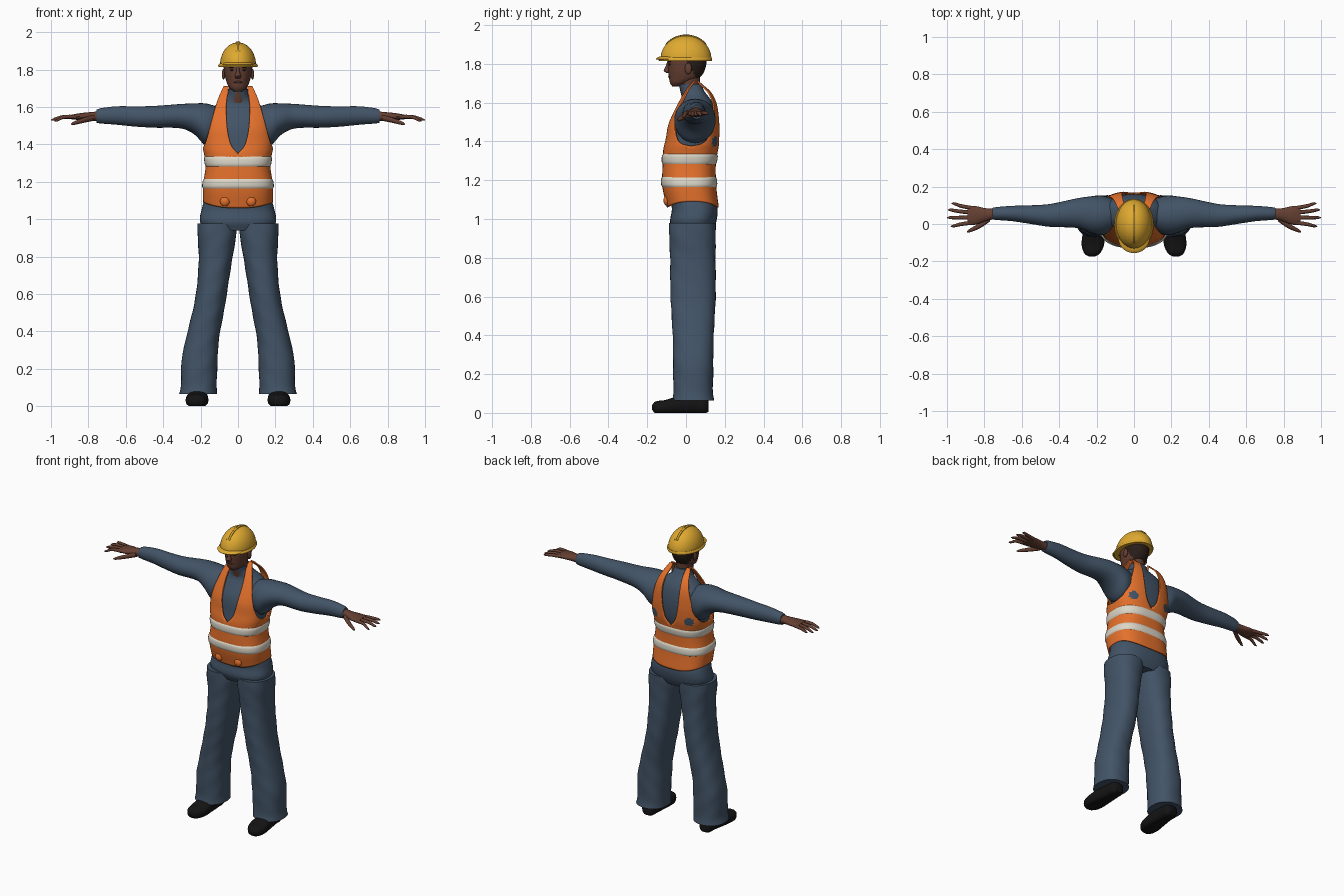
import bpy, bmesh
from math import sin, cos, pi, asin, sqrt, radians, copysign
from mathutils import Matrix

if "Cube" in bpy.data.objects:
    bpy.data.objects.remove(bpy.data.objects["Cube"])


def material(name, r, g, b):
    m = bpy.data.materials.new(name)
    m.use_nodes = True
    m.diffuse_color = (r, g, b, 1)
    bsdf = m.node_tree.nodes["Principled BSDF"]
    bsdf.inputs["Base Color"].default_value = (r, g, b, 1)
    bsdf.inputs["Roughness"].default_value = 0.8
    return m


BLUE = material("work_blue", .055, .088, .135)
ORANGE = material("safety_orange", .78, .165, .025)
WHITE = material("reflective_white", .72, .68, .58)
YELLOW = material("helmet_yellow", .74, .40, .03)
GROOVE = material("groove_brown", .13, .075, .01)
SKIN = material("skin_brown", .13, .05, .032)
LIP = material("lip_brown", .085, .03, .025)
HAIR = material("hair_dark", .022, .013, .010)
BLACK = material("shoe_black", .007, .007, .007)


def smooth_keys(keys, t):
    """Cubic interpolation of key tuples by their first value."""
    n = len(keys)
    i = max(0, min(n - 2, sum(k[0] <= t for k in keys) - 1))
    a, b = keys[i], keys[i + 1]
    p, q = keys[max(i - 1, 0)], keys[min(i + 2, n - 1)]
    h = b[0] - a[0]
    u = (t - a[0]) / h
    out = [t]
    for j in range(1, len(a)):
        m0 = (b[j] - p[j]) / (b[0] - p[0]) * h
        m1 = (q[j] - a[j]) / (q[0] - a[0]) * h
        d = b[j] - a[j]
        out.append(a[j] + u * m0 + u * u * (3 * d - 2 * m0 - m1) + u ** 3 * (m0 + m1 - 2 * d))
    return out


def finish(name, bm, mats, rule=None, angle=45):
    bmesh.ops.recalc_face_normals(bm, faces=bm.faces)
    if rule:
        for f in bm.faces:
            f.material_index = rule(f.calc_center_median())
    me = bpy.data.meshes.new(name)
    bm.to_mesh(me)
    bm.free()
    for m in mats:
        me.materials.append(m)
    for p in me.polygons:
        p.use_smooth = True
    me.set_sharp_from_angle(angle=radians(angle))
    ob = bpy.data.objects.new(name, me)
    bpy.context.collection.objects.link(ob)
    return ob


def power(v, e):
    return copysign(abs(v) ** e, v)


def loft(name, axis, keys, mat, steps=16, n=32, e=1.0, ripple=0, rule=None, floor=None, mirror=1):
    """Skin rings (position, centre1, centre2, radius1, radius2) along an axis."""
    bm = bmesh.new()
    rings = []
    for i in range(steps + 1):
        t = keys[0][0] + (keys[-1][0] - keys[0][0]) * i / steps
        t, c1, c2, r1, r2 = smooth_keys(keys, t)
        ring = []
        for k in range(n):
            a = 2 * pi * k / n
            w = 1 + ripple * sin(3 * a + 31 * t) * sin(17 * t + a)
            u, v = c1 + r1 * w * power(cos(a), e), c2 + r2 * w * power(sin(a), e)
            x, y, z = {"x": (t, u, v), "y": (u, t, v), "z": (u, v, t)}[axis]
            if floor is not None:
                z = max(z, floor)
            ring.append(bm.verts.new((x * mirror, y, z)))
        rings.append(ring)
    for r, s in zip(rings, rings[1:]):
        for k in range(n):
            bm.faces.new((r[k], r[(k + 1) % n], s[(k + 1) % n], s[k]))
    bm.faces.new(rings[0])
    bm.faces.new(rings[-1])
    return finish(name, bm, mat if isinstance(mat, list) else [mat], rule)


def blob(name, loc, size, mat):
    bm = bmesh.new()
    bmesh.ops.create_uvsphere(bm, u_segments=16, v_segments=10, radius=1,
                              matrix=Matrix.Translation(loc) @ Matrix.Diagonal((*size, 1)))
    return finish(name, bm, [mat])


# Vest profile: height, half width, front y, back y, neck edge x, armhole edge x
VEST = [(1.06, .182, -.095, .165, 0, .182), (1.17, .183, -.118, .152, 0, .183),
        (1.29, .168, -.116, .150, 0, .168), (1.35, .178, -.114, .160, 0, .178),
        (1.375, .184, -.110, .165, .024, .184), (1.41, .187, -.102, .168, .042, .170),
        (1.49, .185, -.088, .170, .058, .148), (1.59, .170, -.042, .158, .063, .122),
        (1.65, .140, -.008, .130, .058, .102), (1.69, .115, .022, .085, .050, .085),
        (1.71, .100, .045, .062, .052, .076)]
SQ = .75


def vest():
    bm = bmesh.new()
    rows, cols = 60, 20
    for side in (1, -1):
        for back in (False, True):
            grid = []
            for i in range(rows + 1):
                t = i / rows
                z, w, yf, yb, xi, xo = smooth_keys(VEST, 1.06 + .65 * t)
                xi = max(0, xi) if z > 1.352 else 0
                xo = w if z < 1.375 else min(xo, w)
                a0, a1 = (asin((x / w) ** (1 / SQ)) for x in (xi, xo))
                row = []
                for k in range(cols + 1):
                    a = a0 + (a1 - a0) * k / cols
                    c = max(cos(a), 0) ** SQ * (yb - yf) / 2
                    y = (yf + yb) / 2 + (c if back else -c)
                    hem = .03 * sin(a) ** 2 * (1 - t) ** 5
                    row.append(bm.verts.new((side * w * sin(a) ** SQ, y, z + hem)))
                grid.append(row)
            for r, s in zip(grid, grid[1:]):
                for k in range(cols):
                    bm.faces.new((r[k], r[k + 1], s[k + 1], s[k]))
    bmesh.ops.remove_doubles(bm, verts=bm.verts, dist=.0005)

    # Small shirt-coloured patches low on the shoulder blades
    def patch(c):
        return int(c.y > .1 and ((abs(c.x) - .125) / .026) ** 2 + ((c.z - 1.4) / .026) ** 2 < 1)
    ob = finish("vest", bm, [ORANGE, BLUE], patch, 60)
    mod = ob.modifiers.new("thickness", "SOLIDIFY")
    mod.thickness, mod.offset = .008, 0


vest()

# Reflective bands wrapped around the vest
for name, mid in (("upper_band", 1.308), ("lower_band", 1.19)):
    keys = []
    for dz, grow in ((-.027, .003), (-.017, .009), (.017, .009), (.027, .003)):
        z, w, yf, yb, *_ = smooth_keys(VEST, mid + dz)
        keys.append((z, 0, (yf + yb) / 2, w + grow, (yb - yf) / 2 + grow))
    loft(name, "z", keys, WHITE, 8, 64, SQ)

# Shirt body with high collar
loft("shirt_body", "z", [(1.08, 0, .035, .16, .11), (1.3, 0, .018, .15, .115), (1.4, 0, .033, .168, .122),
     (1.5, 0, .042, .168, .116), (1.58, 0, .055, .15, .088), (1.62, 0, .055, .105, .07),
     (1.65, 0, .038, .062, .062), (1.695, 0, .02, .054, .058)], BLUE, 30, 48, .8)

# Hips
loft("trouser_hips", "z", [(.94, 0, .037, .17, .10), (.985, 0, .037, .203, .119), (1.05, 0, .045, .195, .118),
     (1.13, 0, .03, .172, .115)], BLUE, 14, 48, .8)

for s, side in ((1, "left"), (-1, "right")):
    # Trouser leg and shoe
    loft(side + "_trouser_leg", "z", [(.065, .213, .037, .100, .108), (.10, .210, .037, .096, .102),
         (.25, .205, .037, .097, .103), (.36, .19, .037, .088, .105), (.57, .147, .037, .083, .115),
         (.79, .12, .035, .09, .117), (.93, .112, .033, .104, .122), (.978, .11, .033, .106, .12)],
         BLUE, 44, 36, .85, .02, mirror=s)
    loft(side + "_shoe", "y", [(-.175, .225, .028, .015, .012), (-.16, .224, .028, .040, .03),
         (-.11, .220, .030, .060, .036), (-.03, .216, .04, .055, .048), (.05, .212, .045, .048, .05),
         (.10, .212, .04, .042, .045), (.115, .212, .035, .028, .03)], BLACK, 24, 24, .8, floor=0, mirror=s)
    # Sleeve
    loft(side + "_sleeve", "x", [(.09, .05, 1.51, .075, .085), (.17, .046, 1.505, .106, .113),
         (.23, .05, 1.535, .098, .084), (.30, .058, 1.55, .080, .066), (.45, .046, 1.547, .061, .058),
         (.55, .05, 1.549, .050, .054), (.65, .056, 1.554, .041, .049), (.74, .056, 1.552, .034, .040),
         (.757, .055, 1.55, .031, .035)], BLUE, 36, 28, mirror=s)
    # Hand
    loft(side + "_palm", "x", [(.74, .055, 1.55, .028, .027), (.79, .05, 1.549, .034, .023),
         (.85, .046, 1.548, .050, .018), (.89, .046, 1.546, .048, .012)], SKIN, 12, 20, mirror=s)
    for finger, y0, y1, x1, z1 in (("little", .084, .110, .975, 1.54), ("ring", .060, .076, .995, 1.533),
                                   ("middle", .034, .034, 1.0, 1.53), ("index", .008, -.012, .98, 1.525)):
        loft(f"{side}_{finger}_finger", "x", [(.86, y0, 1.547, .011, .011), ((.88 + x1) / 2, (y0 + y1) / 2, 1.546, .010, .010),
             (x1 - .01, y1, z1 + .002, .007, .007), (x1, y1, z1, .002, .002)], SKIN, 10, 10, mirror=s)
    loft(side + "_thumb", "x", [(.77, .03, 1.542, .016, .016), (.82, -.006, 1.53, .015, .014),
         (.88, -.036, 1.512, .009, .009), (.893, -.041, 1.508, .003, .003)], SKIN, 10, 12, mirror=s)
    # Vest pocket bulge and face details
    blob(side + "_vest_pocket", (s * .07, -.10, 1.095), (.026, .016, .026), ORANGE)
    blob(side + "_ear", (s * .077, .012, 1.775), (.009, .018, .029), SKIN)
    blob(side + "_eye", (s * .03, -.083, 1.797), (.013, .007, .005), BLACK)
    blob(side + "_eyebrow", (s * .031, -.086, 1.812), (.018, .007, .004), HAIR)

# Neck and head, hair on the back and crown
loft("neck", "z", [(1.62, 0, .03, .046, .05), (1.68, 0, .018, .047, .052), (1.75, 0, .015, .052, .06)], SKIN, 8, 24)
loft("head", "z", [(1.683, 0, -.048, .022, .022), (1.70, 0, -.034, .044, .048), (1.73, 0, -.008, .060, .080),
     (1.78, 0, .004, .073, .097), (1.83, 0, .005, .077, .099), (1.87, 0, .003, .07, .09), (1.90, 0, .003, .04, .05)],
     [SKIN, HAIR], 30, 48, .93,
     rule=lambda c: int(c.z > 1.715 and c.y > .045 - .5 * (c.z - 1.735)))
loft("nose", "z", [(1.752, 0, -.093, .012, .006), (1.764, 0, -.097, .017, .018), (1.785, 0, -.092, .010, .014),
     (1.812, 0, -.088, .008, .009)], SKIN, 10, 16)
blob("mouth", (0, -.082, 1.733), (.024, .010, .007), LIP)

# Hard hat: dome, brim, peak, crown ridge with groove
BASE, RX, RY, H = 1.825, .096, .131, .12
dome = []
for i in range(13):
    a = pi / 2 * i / 12.3
    dome.append((BASE + H * sin(a), 0, 0, RX * cos(a), RY * cos(a)))
loft("helmet_dome", "z", dome, YELLOW, 40, 48)
loft("helmet_brim", "z", [(1.814, 0, -.003, .103, .136), (1.822, 0, -.003, .106, .138), (1.832, 0, -.002, .099, .134)],
     YELLOW, 4, 48)
loft("helmet_peak", "z", [(1.822, 0, -.075, .082, .078), (1.828, 0, -.074, .084, .081), (1.838, 0, -.065, .07, .07)],
     YELLOW, 4, 40)


def crown_strip(name, half, lift, mat):
    keys = []
    for i in range(15):
        y = -.105 + .015 * i
        keys.append((y, 0, BASE + H * sqrt(1 - (y / RY) ** 2) + lift, half, .005))
    loft(name, "y", keys, mat, 28, 12, .6)


crown_strip("helmet_ridge", .012, 0, YELLOW)
crown_strip("helmet_groove", .003, .001, GROOVE)
